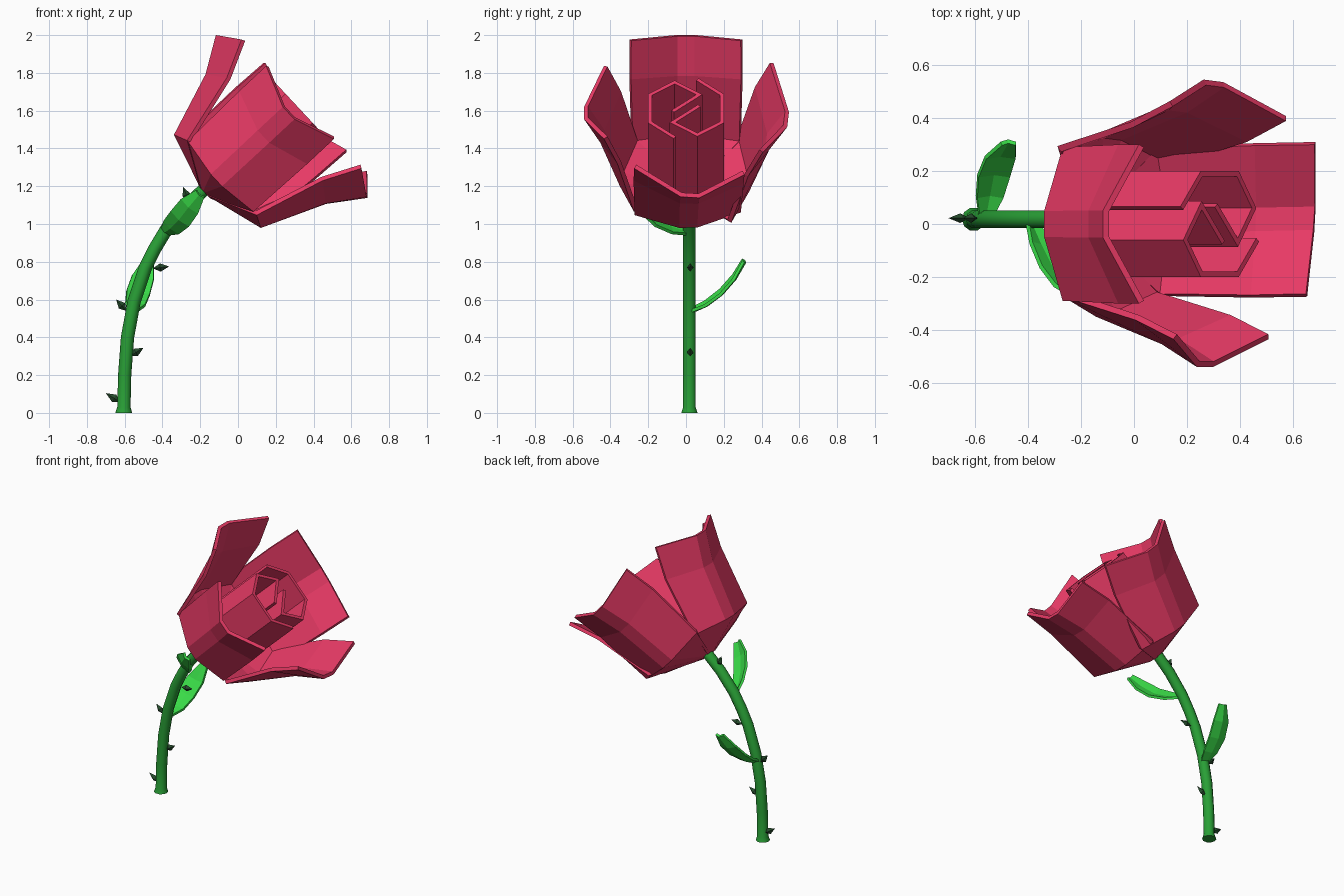
import bpy, bmesh, math
from mathutils import Vector

if "Cube" in bpy.data.objects:
    bpy.data.objects.remove(bpy.data.objects["Cube"])


def material(name, rgb):
    m = bpy.data.materials.new(name)
    m.diffuse_color = (*rgb, 1)
    m.use_nodes = True
    m.node_tree.nodes["Principled BSDF"].inputs["Base Color"].default_value = m.diffuse_color
    return m


PETAL = material("rose_red", (0.80, 0.042, 0.13))
STEM = material("stem_green", (0.022, 0.35, 0.037))
LEAF = material("leaf_green", (0.042, 0.72, 0.065))
THORN = material("thorn_dark_green", (0.02, 0.075, 0.027))


def make(name, verts, faces, mat, thick=0, offset=-1):
    me = bpy.data.meshes.new(name)
    me.from_pydata([tuple(v) for v in verts], [], faces)
    me.materials.append(mat)
    ob = bpy.data.objects.new(name, me)
    bpy.context.collection.objects.link(ob)
    if thick:
        s = ob.modifiers.new("thickness", "SOLIDIFY")
        s.thickness, s.offset = thick, offset
        s.use_even_offset = True
    return ob


def grid_faces(rows, cols, wrap=False):
    return [(i * cols + j, i * cols + (j + 1) % cols,
             (i + 1) * cols + (j + 1) % cols, (i + 1) * cols + j)
            for i in range(rows - 1) for j in range(cols if wrap else cols - 1)]


# tilted frame of the flower head: W along the axis, U up, V sideways
BASE = Vector((-0.18, 0, 1.17))
W = Vector((0.73, 0, 0.68)).normalized()
U = Vector((-0.68, 0, 0.73)).normalized()
V = Vector((0, -1, 0))

# petal rows: (centre height, centre radius, edge height, edge radius, half width)
ROWS = [(0.0, 0.03, 0.0, 0.025, 0.04),
        (0.09, 0.33, 0.12, 0.26, 0.29),
        (0.43, 0.45, 0.50, 0.36, 0.30),
        (0.612, 0.565, 0.695, 0.455, 0.30)]


def petal(name, deg, widen=1.0, low=1.0, high=1.0, lean=0.0, skew=0.0):
    """low/high scale the radius at foot and rim; lean and skew bend the rim outward."""
    a = math.radians(deg)
    r = U * math.cos(a) + V * math.sin(a)
    t = V * math.cos(a) - U * math.sin(a)
    verts = []
    for i, (cw, cr, ew, er, hw) in enumerate(ROWS):
        k = low + (high - low) * max(i - 1, 0) / 2
        for s, w, rad in ((-1, ew, er), (-0.17, cw, cr), (0.17, cw, cr), (1, ew, er)):
            bend = (lean + skew * s) * (0, 0, 0.6, 1)[i]
            verts.append(BASE + W * w + r * (rad * k + bend) + t * s * hw * widen)
    make(name, verts, grid_faces(4, 4), PETAL, 0.023)


petal("upper_petal", 0)
petal("lower_petal", 182, 0.97, 1.04, 1.0, 0.045, 0.033)
petal("near_side_petal", 90, 0.88, 1.06, 0.955)
petal("far_side_petal", 265, 1.08, 1.03, 0.96)

# two interlocking hooked walls form the bud
HOOK = [(0.06, 0.19), (0.19, 0.08), (0.19, -0.12), (0.06, -0.21), (-0.07, -0.12), (0.07, 0.0)]
for name, k in (("bud_wall_right", 1), ("bud_wall_left", -1)):
    verts = [BASE + W * w + Vector((0, k * y, 0)) + U * (-0.02 + k * (u + 0.02))
             for w in (0.08, 0.67) for y, u in HOOK]
    make(name, verts, grid_faces(2, 6), PETAL, 0.02, 0)

# curved stem swept along a path, with a small foot flare
PATH = [(-0.605, 0), (-0.604, 0.03), (-0.60, 0.2), (-0.585, 0.4), (-0.55, 0.59), (-0.49, 0.77),
        (-0.44, 0.87), (-0.38, 0.97), (-0.28, 1.09), (-0.16, 1.20)]
N = 10
verts = []
for i, (x, z) in enumerate(PATH):
    p, q = PATH[max(i - 1, 0)], PATH[min(i + 1, len(PATH) - 1)]
    d = Vector((q[0] - p[0], 0, q[1] - p[1])).normalized()
    if i == 0:
        d = Vector((0, 0, 1))
    side = Vector((d.z, 0, -d.x))
    rad = 0.045 if i == 0 else 0.035
    for j in range(N):
        a = 2 * math.pi * j / N
        verts.append(Vector((x, 0.018, z)) + side * rad * math.cos(a)
                     + Vector((0, rad * math.sin(a), 0)))
faces = grid_faces(len(PATH), N, True)
faces += [tuple(reversed(range(N))), tuple(range(len(verts) - N, len(verts)))]
stem = make("stem", verts, faces, STEM)
bpy.context.view_layer.objects.active = stem
stem.select_set(True)
bpy.ops.object.shade_smooth_by_angle(angle=math.radians(40))


# leaves: slightly folded strips along a curved midrib, set square to the stem
def leaf(name, path, side):
    pts = [Vector(p) for p in path]
    side = Vector(side).normalized()
    lift = side.cross(pts[-1] - pts[0]).normalized() * 0.012
    verts = []
    for p, hw in zip(pts, (0.025, 0.052, 0.062, 0.058, 0.028)):
        verts += [p - side * hw + lift, p, p + side * hw + lift]
    make(name, verts, grid_faces(5, 3), LEAF, 0.016, 0)


leaf("lower_leaf", [(-0.56, 0.03, 0.535), (-0.545, 0.11, 0.57), (-0.53, 0.19, 0.63),
                    (-0.505, 0.26, 0.71), (-0.475, 0.312, 0.80)], (0.97, 0, -0.2))
leaf("upper_leaf", [(-0.39, 0.0, 0.955), (-0.355, -0.08, 0.98), (-0.31, -0.17, 1.025),
                    (-0.26, -0.24, 1.09), (-0.205, -0.285, 1.155)], (-0.75, 0, 0.65))

# thorns: small four-sided spikes with a bulge
THORNS = [(-0.62, 0.055, -0.70, 0.105), (-0.575, 0.30, -0.50, 0.345), (-0.59, 0.54, -0.645, 0.60),
          (-0.45, 0.765, -0.365, 0.775), (-0.26, 1.12, -0.29, 1.195)]
for k, (x0, z0, x1, z1) in enumerate(THORNS):
    a, b = Vector((x0, 0.022, z0)), Vector((x1, 0.022, z1))
    d = (b - a).normalized()
    s, y = Vector((d.z, 0, -d.x)), Vector((0, 1, 0))
    m = a.lerp(b, 0.45)
    verts = [a, m + s * 0.022, m + y * 0.018, m - s * 0.022, m - y * 0.018, b]
    faces = [f for i in range(4) for f in ((0, 1 + (i + 1) % 4, 1 + i), (5, 1 + i, 1 + (i + 1) % 4))]
    ob = make("thorn_%d" % (k + 1), verts, faces, THORN)
    bm = bmesh.new()
    bm.from_mesh(ob.data)
    bmesh.ops.recalc_face_normals(bm, faces=bm.faces)
    bm.to_mesh(ob.data)
    bm.free()
